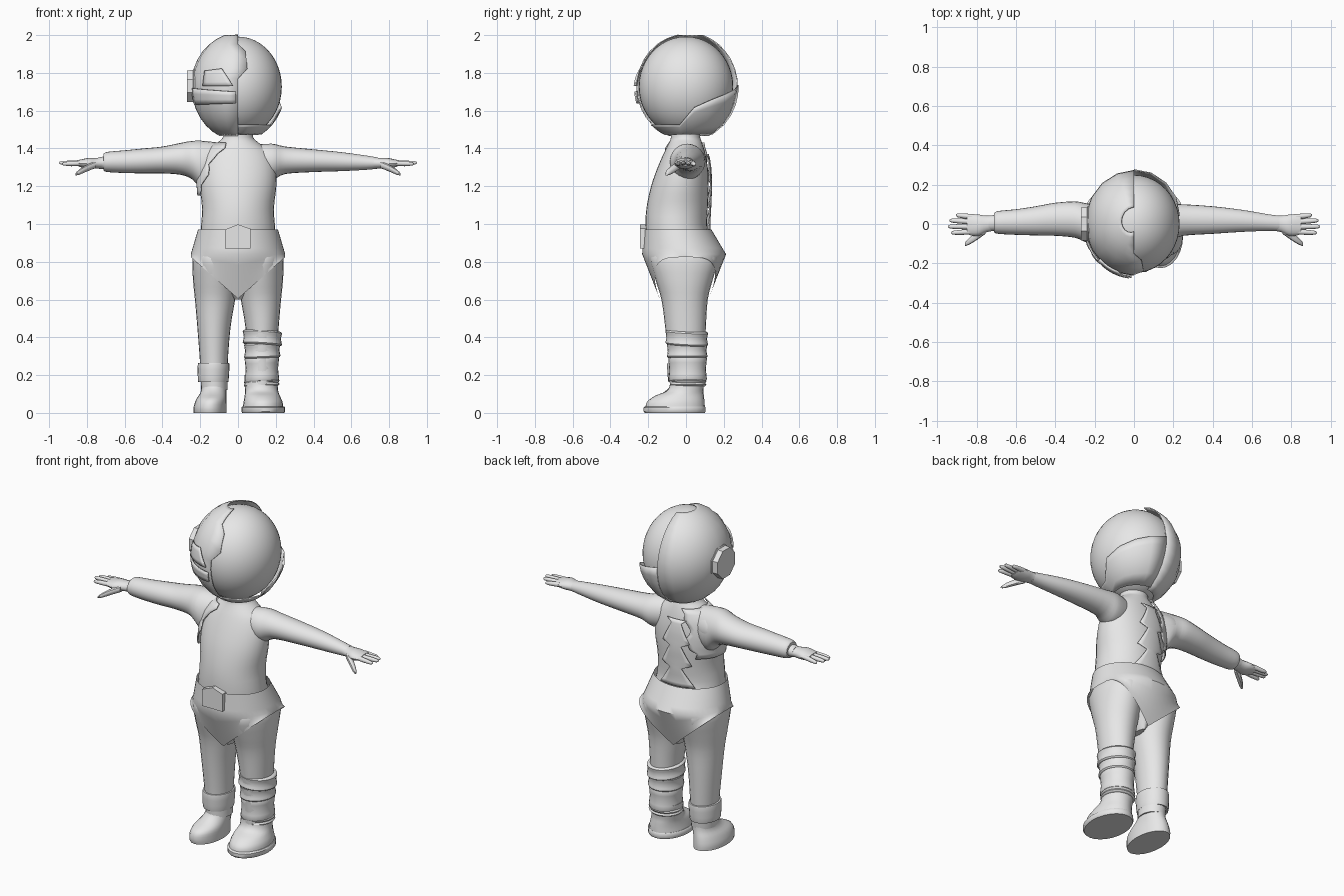
import bpy, bmesh, math, random

if "Cube" in bpy.data.objects:
    bpy.data.objects.remove(bpy.data.objects["Cube"])

random.seed(4)
grey = bpy.data.materials.new("plain grey")
grey.diffuse_color = (0.8, 0.8, 0.8, 1)
grey.use_nodes = True
grey.node_tree.nodes["Principled BSDF"].inputs["Base Color"].default_value = grey.diffuse_color


def finish(name, bm, angle=40):
    bmesh.ops.remove_doubles(bm, verts=bm.verts, dist=1e-5)
    bmesh.ops.recalc_face_normals(bm, faces=bm.faces)
    me = bpy.data.meshes.new(name)
    bm.to_mesh(me)
    bm.free()
    ob = bpy.data.objects.new(name, me)
    bpy.context.collection.objects.link(ob)
    me.materials.append(grey)
    bpy.ops.object.select_all(action='DESELECT')
    ob.select_set(True)
    bpy.context.view_layer.objects.active = ob
    bpy.ops.object.shade_smooth_by_angle(angle=math.radians(angle))
    return ob


def smooth_rows(rows, sub):
    out = []
    for i in range(len(rows) - 1):
        p0, p1, p2, p3 = (rows[max(i - 1, 0)], rows[i], rows[i + 1],
                          rows[min(i + 2, len(rows) - 1)])
        for k in range(sub):
            t = k / sub
            out.append([0.5 * (2 * b + (c - a) * t + (2 * a - 5 * b + 4 * c - d) * t * t
                               + (3 * b - a - 3 * c + d) * t ** 3)
                        for a, b, c, d in zip(p0, p1, p2, p3)])
    return out + [list(rows[-1])]


def loft(name, rows, axis='Z', n=24, sub=3, mirror=1):
    """Rows hold a station on the axis, then min and max on the two other axes."""
    bm = bmesh.new()
    rings = []
    for s, a0, a1, b0, b1 in smooth_rows(rows, sub):
        ring = []
        for k in range(n):
            t = 2 * math.pi * k / n
            a = (a0 + a1) / 2 + (a1 - a0) / 2 * math.cos(t)
            b = (b0 + b1) / 2 + (b1 - b0) / 2 * math.sin(t)
            ring.append(bm.verts.new((a * mirror, b, s) if axis == 'Z' else (s * mirror, a, b)))
        rings.append(ring)
    for r, q in zip(rings, rings[1:]):
        for k in range(n):
            bm.faces.new((r[k], r[(k + 1) % n], q[(k + 1) % n], q[k]))
    bm.faces.new(rings[0])
    bm.faces.new(rings[-1])
    return finish(name, bm)


def patch(name, fn, nu, nv, thick=0.0, angle=40):
    """Grid surface from fn(u, v)."""
    bm = bmesh.new()
    g = [[bm.verts.new(fn(i / nu, j / nv)) for j in range(nv + 1)] for i in range(nu + 1)]
    for i in range(nu):
        for j in range(nv):
            bm.faces.new((g[i][j], g[i + 1][j], g[i + 1][j + 1], g[i][j + 1]))
    ob = finish(name, bm, angle)
    if thick:
        m = ob.modifiers.new("thickness", 'SOLIDIFY')
        m.thickness, m.offset = thick, 0
    return ob


# Torso with neck and pelvis
torso = [(0.60, -.02, .02, -.10, .09), (0.70, -.10, .10, -.155, .13), (0.84, -.20, .20, -.205, .17),
         (0.96, -.198, .198, -.215, .115), (1.08, -.19, .19, -.21, .115), (1.20, -.203, .203, -.185, .12),
         (1.30, -.20, .20, -.15, .115), (1.38, -.17, .17, -.115, .10), (1.43, -.11, .11, -.09, .085),
         (1.46, -.08, .08, -.08, .075), (1.52, -.08, .08, -.08, .075)]
loft("torso", torso, n=32)
torso_fine = smooth_rows(torso, 8)


def torso_point(a, z, off):
    r = min(torso_fine, key=lambda q: abs(q[0] - z))
    return ((r[2] + off) * -math.cos(a), (r[3] + r[4]) / 2 + ((r[4] - r[3]) / 2 + off) * math.sin(a), z)


# Torn shirt half over one shoulder, and the torn back piece
jag = [random.uniform(-0.15, 0.15) for _ in range(12)]


def shirt(u, v):
    z = 1.15 + 0.28 * v
    front = -(0.2 + 0.85 * min(1, v * 1.3)) + jag[round(v * 10)]
    back = 0.9 + 0.45 * v + jag[round(10 - v * 10)]
    return torso_point(front + (back - front) * u, z, 0.014)


def back_piece(u, v):
    half = 0.12 + 0.42 * (1 - (v * 3) % 1) * (1 - 0.5 * v)
    return torso_point(math.pi / 2 - 0.1 + (u * 2 - 1) * half, 0.97 + 0.4 * v, 0.016)


patch("torn_shirt", shirt, 14, 10, 0.006)
patch("torn_back_piece", back_piece, 6, 18, 0.005)


# Flared trunks with a V-shaped lower edge
def trunks(u, v):
    a = 2 * math.pi * u
    c, s = math.cos(a), math.sin(a)
    ac, root = abs(c), math.copysign(abs(s) ** 0.55, s)
    top = (.212 * c, -.045 + .18 * s, .97)
    hip = (.25 * c, -.01 + .222 * s, .84)
    depth = (.12 + .09 * ac) if s > 0 else (.14 + .08 * ac)
    edge = (.25 * c, depth * root, .605 + .22 * ac)
    p, q, t = (top, hip, v * 2) if v <= .5 else (hip, edge, v * 2 - 1)
    return tuple(m + (n - m) * t for m, n in zip(p, q))


patch("trunks", trunks, 48, 8, angle=50)

# Belt buckle, a five-sided plate
bm = bmesh.new()
outline = [(-.07, .87), (.065, .87), (.065, .975), (0, .998), (-.07, .97)]
front = bm.faces.new([bm.verts.new((x, -.243, z)) for x, z in outline])
ext = bmesh.ops.extrude_face_region(bm, geom=[front])
for v in ext['geom']:
    if isinstance(v, bmesh.types.BMVert):
        v.co.y += .035
finish("belt_buckle", bm)

# Legs
leg = [(.12, .055, .195, -.085, .085), (.25, .055, .20, -.09, .095), (.45, .04, .215, -.11, .105),
       (.60, .015, .228, -.13, .115), (.70, .003, .238, -.16, .14), (.82, .01, .24, -.19, .17),
       (.88, .03, .21, -.15, .13)]
for side, mirror in (("left", 1), ("right", -1)):
    loft(side + "_leg", leg, mirror=mirror)

# Plain shoe with rolled cuff
loft("plain_shoe", [(0, .062, .235, -.205, .10), (.03, .062, .235, -.21, .10), (.07, .062, .222, -.195, .095),
                    (.105, .062, .20, -.125, .088), (.14, .062, .192, -.085, .085), (.18, .06, .192, -.08, .085)],
     mirror=-1)
loft("trouser_cuff", [(.165, .055, .205, -.09, .095), (.17, .05, .212, -.095, .10),
                      (.255, .045, .213, -.10, .105), (.265, .052, .205, -.092, .098)], mirror=-1)

# Boot with sole and stacked leg bands
loft("boot_sole", [(0, .022, .245, -.218, .10), (.008, .018, .25, -.225, .104), (.028, .018, .25, -.225, .104),
                   (.035, .024, .244, -.215, .10)], sub=1)
loft("boot", [(.03, .025, .24, -.215, .10), (.06, .03, .235, -.205, .098), (.09, .035, .222, -.165, .095),
              (.115, .038, .213, -.105, .092), (.15, .035, .21, -.085, .095), (.20, .035, .21, -.085, .10)])
for i, (z0, z1, x0, x1) in enumerate([(.14, .175, .03, .22), (.17, .295, .035, .218),
                                      (.29, .37, .032, .225), (.36, .435, .025, .233)]):
    y0, y1, m = -.085 - .008 * i, .108 + .003 * i, (z0 + z1) / 2
    band = loft("leg_band_%d" % (i + 1), [(z0, x0 + .008, x1 - .008, y0 + .008, y1 - .008),
                                          (z0 + .008, x0, x1, y0, y1),
                                          (m, x0 + .006, x1 - .006, y0 + .006, y1 - .006),
                                          (z1 - .008, x0, x1, y0, y1),
                                          (z1, x0 + .008, x1 - .008, y0 + .008, y1 - .008)], sub=2)
    for v in band.data.vertices:      # slight tilt
        v.co.z += (.06 if i == 3 else -.04) * (.12 - v.co.x) - .05 * v.co.y * (i == 3)

# Arms and hands
arm = [(.08, -.08, .07, 1.25, 1.42), (.18, -.085, .10, 1.235, 1.425), (.25, -.06, .10, 1.265, 1.41),
       (.40, -.05, .09, 1.275, 1.395), (.55, -.04, .072, 1.28, 1.38), (.68, -.035, .05, 1.287, 1.362),
       (.74, -.035, .042, 1.293, 1.352)]
palm = [(.70, -.032, .045, 1.292, 1.355), (.75, -.042, .042, 1.293, 1.35), (.79, -.06, .048, 1.292, 1.35),
        (.83, -.058, .05, 1.30, 1.342), (.85, -.05, .045, 1.308, 1.338)]
fingers = [(.905, .045, 1.315), (.938, .018, 1.322), (.947, -.013, 1.324), (.93, -.045, 1.318)]
for side, mirror in (("left", 1), ("right", -1)):
    loft(side + "_arm", arm, 'X', mirror=mirror)
    loft(side + "_palm", palm, 'X', n=16, mirror=mirror)
    for i, (tip, y, z) in enumerate(fingers):
        b = .036 - i * .025
        rows = [(x, b + (y - b) * t - r, b + (y - b) * t + r, 1.322 + (z - 1.322) * t - r, 1.322 + (z - 1.322) * t + r)
                for t, r in ((0, .014), (.5, .013), (.9, .010), (1, .004)) for x in [.82 + (tip - .82) * t]]
        loft("%s_finger_%d" % (side, i + 1), rows, 'X', n=10, sub=2, mirror=mirror)
    loft(side + "_thumb", [(.755, -.05, -.015, 1.295, 1.335), (.80, -.082, -.04, 1.277, 1.315),
                           (.84, -.106, -.073, 1.26, 1.29), (.86, -.112, -.095, 1.257, 1.27)],
         'X', n=10, sub=2, mirror=mirror)

# Long sleeve on one arm
loft("long_sleeve", [(.10, -.08, .08, 1.24, 1.43), (.18, -.10, .10, 1.18, 1.44), (.24, -.095, .105, 1.235, 1.44),
                     (.30, -.07, .115, 1.26, 1.43), (.40, -.06, .108, 1.268, 1.41), (.50, -.058, .09, 1.268, 1.40),
                     (.60, -.055, .075, 1.27, 1.39), (.69, -.05, .066, 1.275, 1.382),
                     (.712, -.042, .056, 1.283, 1.372)], 'X', mirror=-1)

# Head
bm = bmesh.new()
bmesh.ops.create_uvsphere(bm, u_segments=40, v_segments=24, radius=1)
for v in bm.verts:
    v.co = (v.co.x * .232, v.co.y * .25, 1.727 + v.co.z * .265)
finish("head", bm)


def head_point(a, z, off):
    """Azimuth a runs from the front (0) round by the -x side to the back (pi)."""
    k = math.sqrt(max(0, 1 - ((z - 1.727) / (.265 + off)) ** 2))
    return (-(.23 + off) * math.sin(a) * k, -(.25 + off) * math.cos(a) * k, z)


# Half helmet with a chipped front edge
def half_helmet(u, v):
    z = 1.727 - .272 * math.cos(math.pi * (.1 + .9 * v))
    a0 = -.22 if 1.82 < z < 1.94 else 0
    return head_point(a0 + (math.pi - a0) * u, z, .01 + .012 * u)


patch("half_helmet", half_helmet, 9, 14, 0.006, 30)


# Hood on the other side, low at the chin and rising to the back
def hood(u, v):
    a = -math.pi * u
    rise = max(0, (u - .45) / .55)
    top = 1.525 + .21 * rise ** 0.5
    return head_point(a, 1.475 + (top - 1.475) * v, .014 + .012 * math.sin(math.pi * u / 2))


patch("hood", hood, 9, 5, 0.006, 30)


# Visor brow and the cheek plate under it
def visor(u, v):
    low, high = (-.185 + .16 * u, 1.73), (-.175 + .09 * u, 1.81 + .012 * u)
    x, z = (p + (q - p) * v for p, q in zip(low, high))
    k = 1 - (x / .245) ** 2 - ((z - 1.727) / .28) ** 2
    return (x, -.262 * math.sqrt(max(k, 0)) - .012, z)


patch("visor", visor, 6, 4, 0.009)
patch("cheek_plate", lambda u, v: head_point(.05 + 1.25 * u, 1.64 + (.06 + .03 * u) * v - .01 * u,
                                             .022), 8, 3, 0.008)

# Eight-sided ear disc
bm = bmesh.new()
rings = []
for x, r in ((-.19, .085), (-.235, .10), (-.238, .092), (-.27, .09)):
    rings.append([bm.verts.new((x, r * math.cos(math.pi * (k + .5) / 4),
                                1.73 + r * math.sin(math.pi * (k + .5) / 4))) for k in range(8)])
for r, q in zip(rings, rings[1:]):
    for k in range(8):
        bm.faces.new((r[k], r[(k + 1) % 8], q[(k + 1) % 8], q[k]))
bm.faces.new(rings[-1])
finish("ear_disc", bm, 25)
